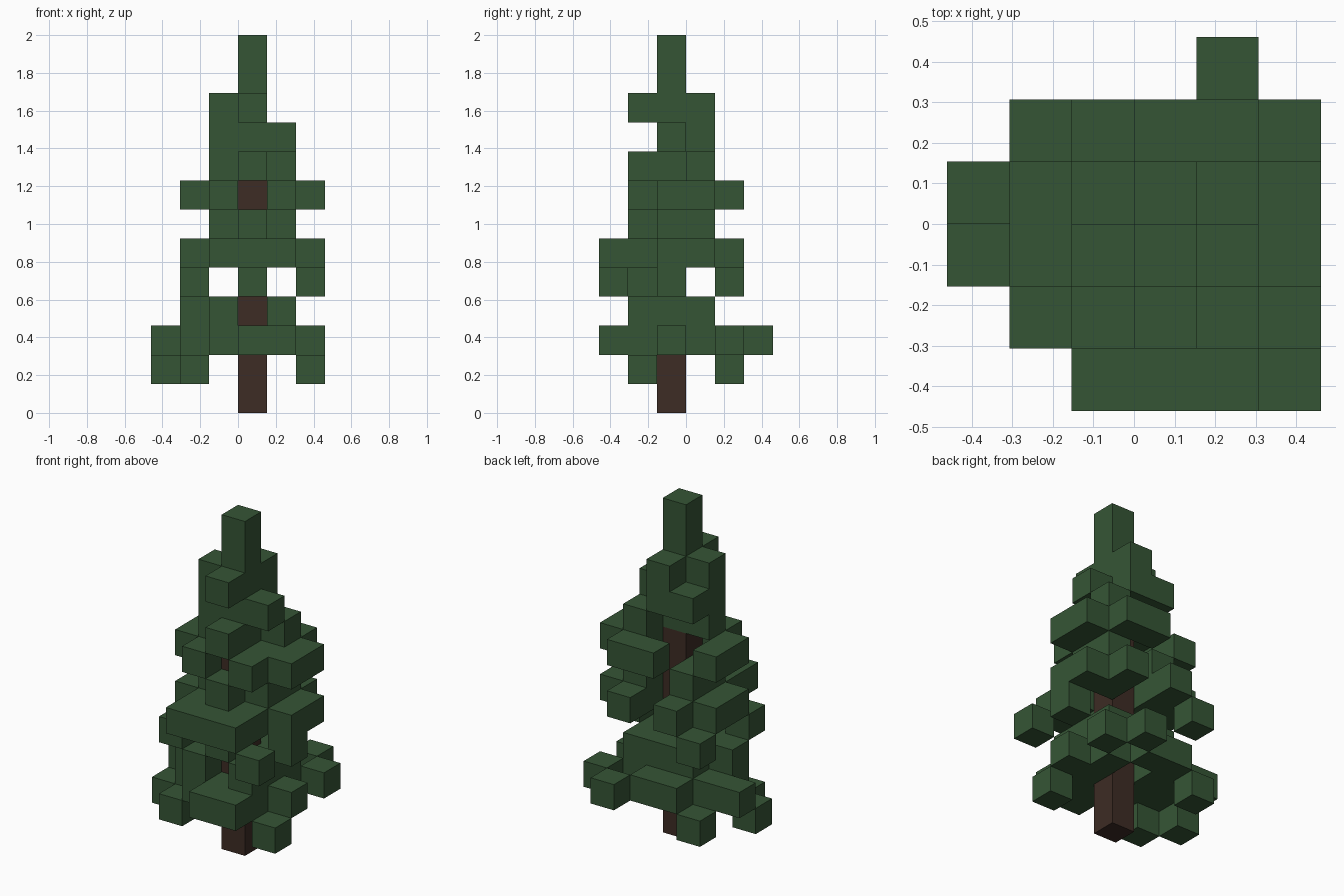
import bpy
import bmesh
from mathutils import Vector

cube = bpy.data.objects.get("Cube")
if cube:
    bpy.data.objects.remove(cube, do_unlink=True)

S = 2 / 13          # edge of one block
TRUNK_TOP = 8       # trunk height in blocks


def material(name, rgb):
    mat = bpy.data.materials.new(name)
    mat.use_nodes = True
    color = (*rgb, 1)
    mat.diffuse_color = color
    bsdf = next(n for n in mat.node_tree.nodes if n.type == 'BSDF_PRINCIPLED')
    bsdf.inputs["Base Color"].default_value = color
    bsdf.inputs["Roughness"].default_value = 0.9
    return mat


green = material("needle green", (0.036, 0.091, 0.036))
brown = material("bark brown", (0.047, 0.025, 0.018))

# Foliage plan of each layer, lowest first: rows run back to front, columns
# left to right; # is a leaf block, T the trunk
LAYERS = [
    ["......", "......", "......", "...T..", "......", "......"],
    ["......", ".#....", "......", "#..T..", ".#...#", "......"],
    ["....#.", "..##.#", "###.#.", ".##T##", "..###.", "...##."],
    ["......", "......", "..###.", ".##T#.", "..#.#.", "......"],
    ["......", ".#....", "......", "...T.#", ".#.#..", ".....#"],
    ["......", "..#.#.", ".##.##", ".##T.#", "..###.", "..###."],
    ["......", "......", "..#.#.", "..#T#.", "...#..", "......"],
    ["......", "...##.", ".#..##", ".#.T##", "..#.#.", "......"],
    ["......", "......", "....#.", "..##..", "...#..", "......"],
    ["......", "......", "..##..", "..###.", "......", "......"],
    ["......", "......", "...#..", "..##..", "...#..", "......"],
    ["......", "......", "......", "...#..", "......", "......"],
    ["......", "......", "......", "...#..", "......", "......"],
]

cells = {(c - 3, 2 - r, z): ch
         for z, rows in enumerate(LAYERS)
         for r, row in enumerate(rows)
         for c, ch in enumerate(row) if ch != "."}


def build(name, kind, mat):
    """Outer skin of all blocks of one kind, with flat areas merged."""
    bm = bmesh.new()
    for cell, ch in cells.items():
        if ch != kind:
            continue
        for axis in range(3):
            for side in (0, 1):
                step = [0, 0, 0]
                step[axis] = 2 * side - 1
                if tuple(a + b for a, b in zip(cell, step)) in cells:
                    continue
                u, v = Vector(), Vector()
                u[(axis + 1) % 3] = 1
                v[(axis + 2) % 3] = 1
                base = Vector(cell)
                base[axis] += side
                corners = [base, base + u, base + u + v, base + v]
                if not side:
                    corners.reverse()
                bm.faces.new([bm.verts.new(p * S) for p in corners])
    bmesh.ops.remove_doubles(bm, verts=bm.verts, dist=S / 100)
    bmesh.ops.dissolve_limit(bm, angle_limit=0.01, verts=bm.verts, edges=bm.edges)
    mesh = bpy.data.meshes.new(name)
    bm.to_mesh(mesh)
    bm.free()
    mesh.materials.append(mat)
    obj = bpy.data.objects.new(name, mesh)
    bpy.context.collection.objects.link(obj)


# Leaf blocks
build("foliage", "#", green)

# Trunk: a single square post
bpy.ops.mesh.primitive_cube_add(size=1, location=(S / 2, -S / 2, TRUNK_TOP * S / 2))
trunk = bpy.context.object
trunk.name = "trunk"
trunk.scale = (S, S, TRUNK_TOP * S)
trunk.data.materials.append(brown)
